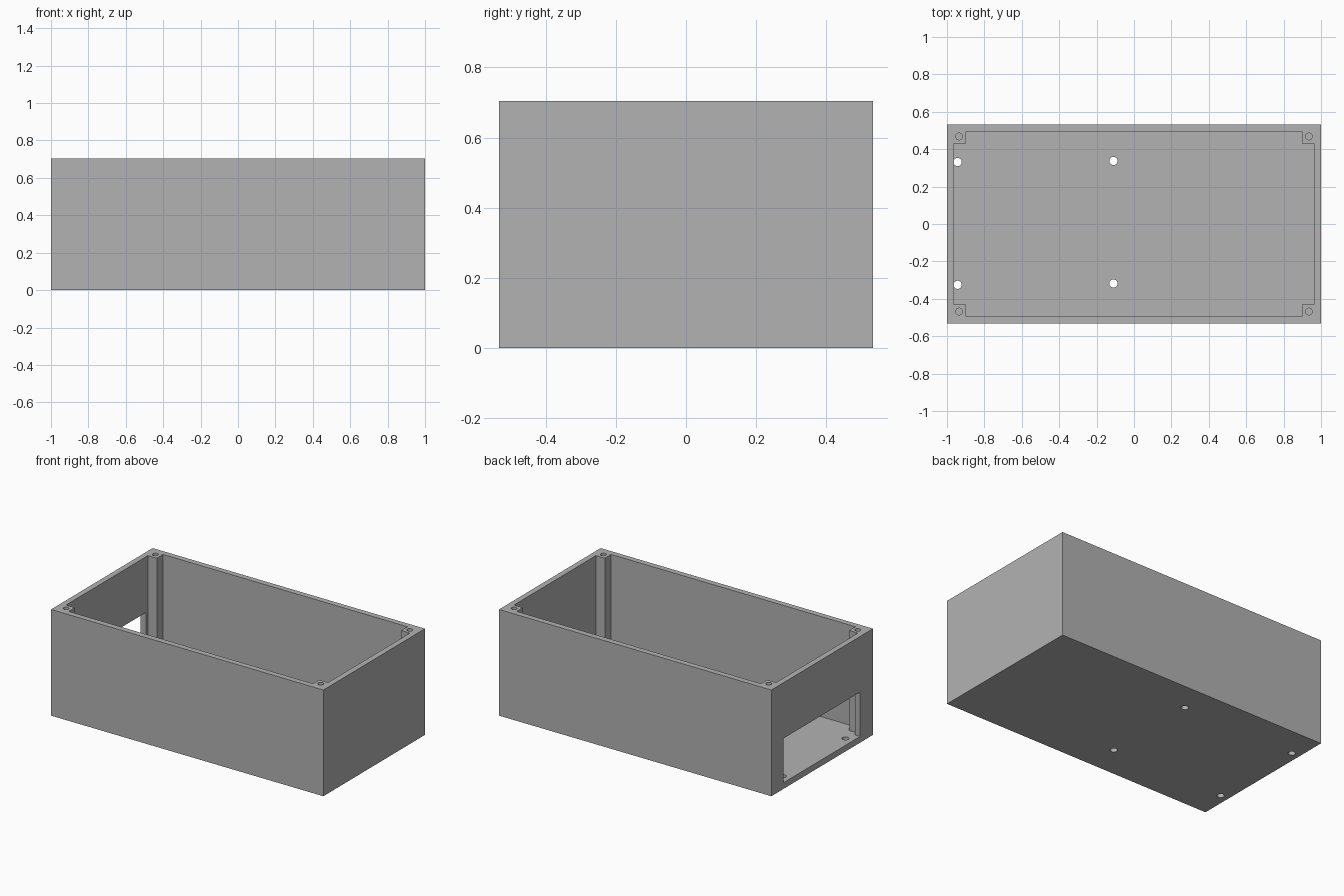
import bpy, bmesh, math

if "Cube" in bpy.data.objects:
    bpy.data.objects.remove(bpy.data.objects["Cube"])

HX, HY, H = 1.0, 0.533, 0.705      # outer half sizes and height
WALL, FLOOR, POST = 0.038, 0.041, 0.103

grey = bpy.data.materials.new("plain_grey")
grey.diffuse_color = (0.448, 0.448, 0.448, 1)
grey.use_nodes = True
grey.node_tree.nodes["Principled BSDF"].inputs["Base Color"].default_value = grey.diffuse_color


def prism(name, points, z0, z1):
    """Extrude a flat outline from z0 to z1."""
    bm = bmesh.new()
    face = bm.faces.new([bm.verts.new((x, y, z0)) for x, y in points])
    top = bmesh.ops.extrude_face_region(bm, geom=[face])["geom"]
    bmesh.ops.translate(bm, vec=(0, 0, z1 - z0),
                        verts=[v for v in top if isinstance(v, bmesh.types.BMVert)])
    bmesh.ops.recalc_face_normals(bm, faces=bm.faces)
    mesh = bpy.data.meshes.new(name)
    bm.to_mesh(mesh)
    bm.free()
    mesh.materials.append(grey)
    obj = bpy.data.objects.new(name, mesh)
    bpy.context.collection.objects.link(obj)
    return obj


def rect(x0, x1, y0, y1):
    return [(x0, y0), (x1, y0), (x1, y1), (x0, y1)]


def circle(x, y, r, n=32):
    return [(x + r * math.cos(2 * math.pi * i / n),
             y + r * math.sin(2 * math.pi * i / n)) for i in range(n)]


# Solid block that becomes the open box
box = prism("enclosure_box", rect(-HX, HX, -HY, HY), 0, H)

# Cavity outline, notched at the corners to leave the screw posts
ix, iy, px, py = HX - WALL, HY - WALL, HX - POST, HY - POST
cavity = [(-px, -iy), (px, -iy), (px, -py), (ix, -py), (ix, py), (px, py),
          (px, iy), (-px, iy), (-px, py), (-ix, py), (-ix, -py), (-px, -py)]
cutters = [prism("cavity_cutter", cavity, FLOOR, H + 0.1)]

# Window in the left wall, flush with the floor
cutters.append(prism("window_cutter", rect(-HX - 0.1, -0.8, -0.398, 0.407), FLOOR, 0.335))

# Blind screw holes in the corner posts
for sx in (-1, 1):
    for sy in (-1, 1):
        cutters.append(prism("post_hole_cutter",
                             circle(sx * (HX - 0.065), sy * (HY - 0.065), 0.018), H - 0.15, H + 0.1))

# Mounting holes through the floor
for x, y in ((-0.943, 0.331), (-0.943, -0.325), (-0.11, 0.337), (-0.11, -0.318)):
    cutters.append(prism("floor_hole_cutter", circle(x, y, 0.022), -0.1, 0.1))

# Cut everything out of the block, then drop the cutters
bpy.context.view_layer.objects.active = box
for cutter in cutters:
    cutter.hide_render = True
    mod = box.modifiers.new("cut", 'BOOLEAN')
    mod.operation, mod.solver, mod.object = 'DIFFERENCE', 'EXACT', cutter
    bpy.ops.object.modifier_apply(modifier=mod.name)
    bpy.data.objects.remove(cutter)

# Flat walls with smooth hole sides
box.select_set(True)
bpy.ops.object.shade_smooth_by_angle(angle=math.radians(30))
